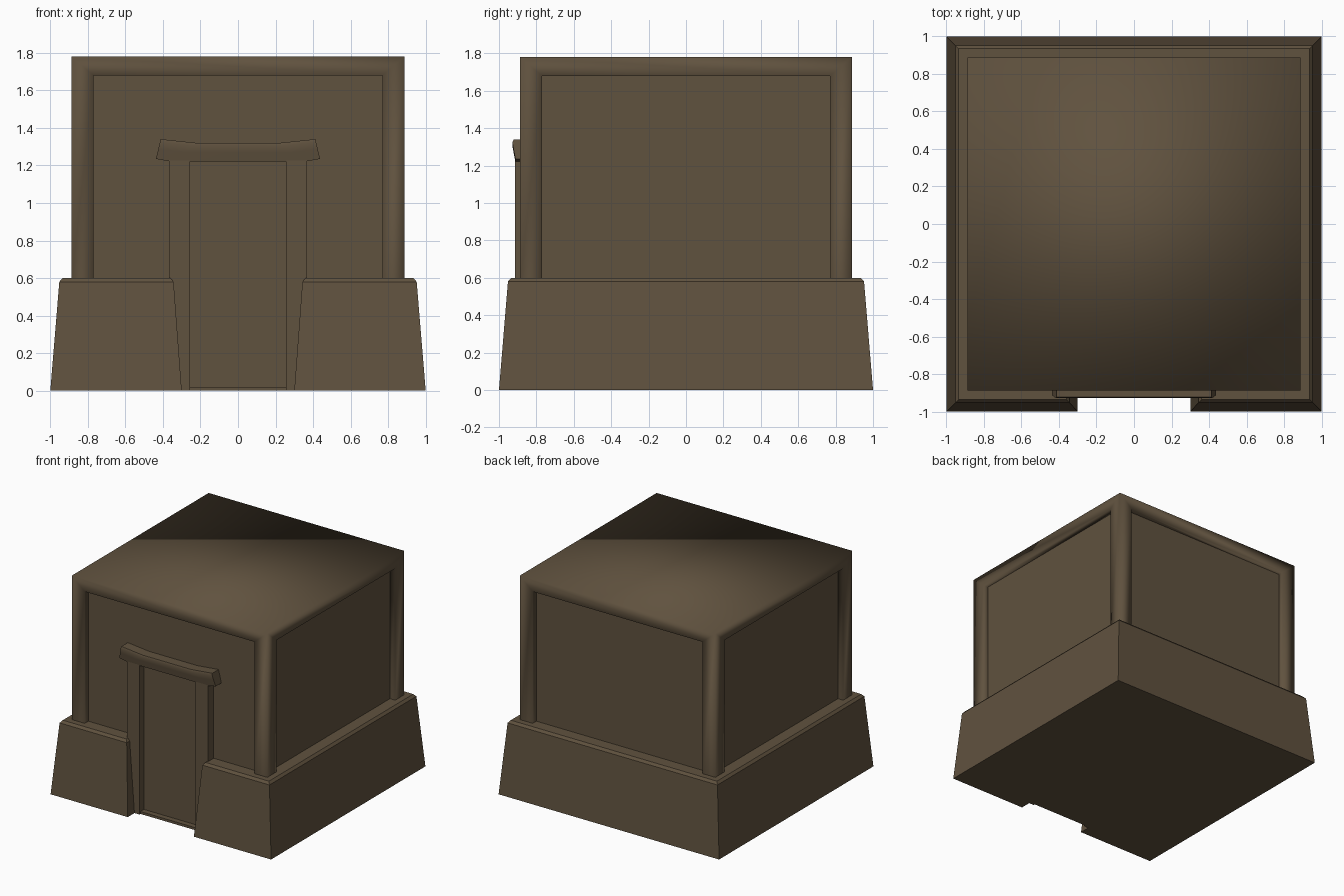
import bpy, bmesh, math
from mathutils import Matrix

if "Cube" in bpy.data.objects:
    bpy.data.objects.remove(bpy.data.objects["Cube"])

stone = bpy.data.materials.new("brown_stone")
stone.diffuse_color = (0.117, 0.084, 0.049, 1)
stone.use_nodes = True
stone.node_tree.nodes["Principled BSDF"].inputs["Base Color"].default_value = stone.diffuse_color


def finish(name, bm, smooth_angle=None):
    bmesh.ops.remove_doubles(bm, verts=bm.verts, dist=0.0005)
    bmesh.ops.recalc_face_normals(bm, faces=bm.faces)
    me = bpy.data.meshes.new(name)
    bm.to_mesh(me)
    bm.free()
    me.materials.append(stone)
    ob = bpy.data.objects.new(name, me)
    bpy.context.collection.objects.link(ob)
    if smooth_angle:
        bpy.ops.object.select_all(action='DESELECT')
        ob.select_set(True)
        bpy.context.view_layer.objects.active = ob
        bpy.ops.object.shade_smooth_by_angle(angle=math.radians(smooth_angle))
    return ob


def loft(name, rings, smooth_angle=None):
    """Skin a list of equal-length point rings and cap both ends."""
    bm = bmesh.new()
    rows = [[bm.verts.new(p) for p in ring] for ring in rings]
    for a, b in zip(rows, rows[1:]):
        for i in range(len(a)):
            j = (i + 1) % len(a)
            bm.faces.new((a[i], a[j], b[j], b[i]))
    bm.faces.new(rows[0])
    bm.faces.new(rows[-1])
    return finish(name, bm, smooth_angle)


def box(name, x0, x1, y0, y1, z0, z1):
    return loft(name, [[(x0, y0, z), (x1, y0, z), (x1, y1, z), (x0, y1, z)] for z in (z0, z1)])


# Sloped plinth with a doorway notch in the front
def plinth_ring(z, o, i, back=-0.82):
    plan = [(-o, -o), (-i, -o), (-i, back), (i, back), (i, -o), (o, -o), (o, o), (-o, o)]
    return [(x, y, z) for x, y in plan]


loft("plinth", [plinth_ring(0, 1.0, 0.30),
                plinth_ring(0.58, 0.952, 0.343),
                plinth_ring(0.60, 0.935, 0.36)])

# Upper block: mitred corner pillars and top beam around recessed walls
O, W, WALL = 0.887, 0.77, -0.84
Z0, ZB, ZT = 0.56, 1.68, 1.78
bm = bmesh.new()
for k in range(4):
    rot = Matrix.Rotation(k * math.pi / 2, 3, 'Z')

    def face(pts, smooth=True):
        bm.faces.new([bm.verts.new(p) for p in pts]).smooth = smooth

    outer = [(-O, -O, Z0), (-O, -O, ZT), (O, -O, ZT), (O, -O, Z0)]
    front = [(-W, -O, Z0), (-W, -O, ZB), (W, -O, ZB), (W, -O, Z0)]
    inner = [(x, WALL, z) for x, y, z in front]
    start = len(bm.verts)
    for a, b in ((outer, front), (front, inner)):
        for i in range(3):
            face((a[i], a[i + 1], b[i + 1], b[i]))
    face(inner, False)
    bm.verts.ensure_lookup_table()
    bmesh.ops.transform(bm, matrix=rot.to_4x4(), verts=bm.verts[start:])
face([(-O, -O, ZT), (O, -O, ZT), (O, O, ZT), (-O, O, ZT)])
finish("upper_block", bm)

# Doorway: panel, threshold and posts
box("door_panel", -0.30, 0.30, -0.855, -0.80, 0.0, 1.26)
box("threshold", -0.31, 0.31, -0.90, -0.81, 0.0, 0.02)
for side, name in ((-1, "left_door_post"), (1, "right_door_post")):
    x0, x1 = sorted((side * 0.255, side * 0.367))
    box(name, x0, x1, -0.913, -0.81, 0.0, 1.25)

# Lintel with upturned ends
section = [(-0.83, 0), (-0.912, 0), (-0.922, 0.5), (-0.928, 0.85), (-0.922, 1), (-0.83, 1)]
half = [(0.437, 1.235, 0.412, 1.34), (0.36, 1.221, 0.22, 1.32)]
stations = [(-a, b, -c, d) for a, b, c, d in half] + half[::-1]
loft("lintel", [[(xb + (xt - xb) * t, y, zb + (zt - zb) * t) for y, t in section]
                for xb, zb, xt, zt in stations], 40)
